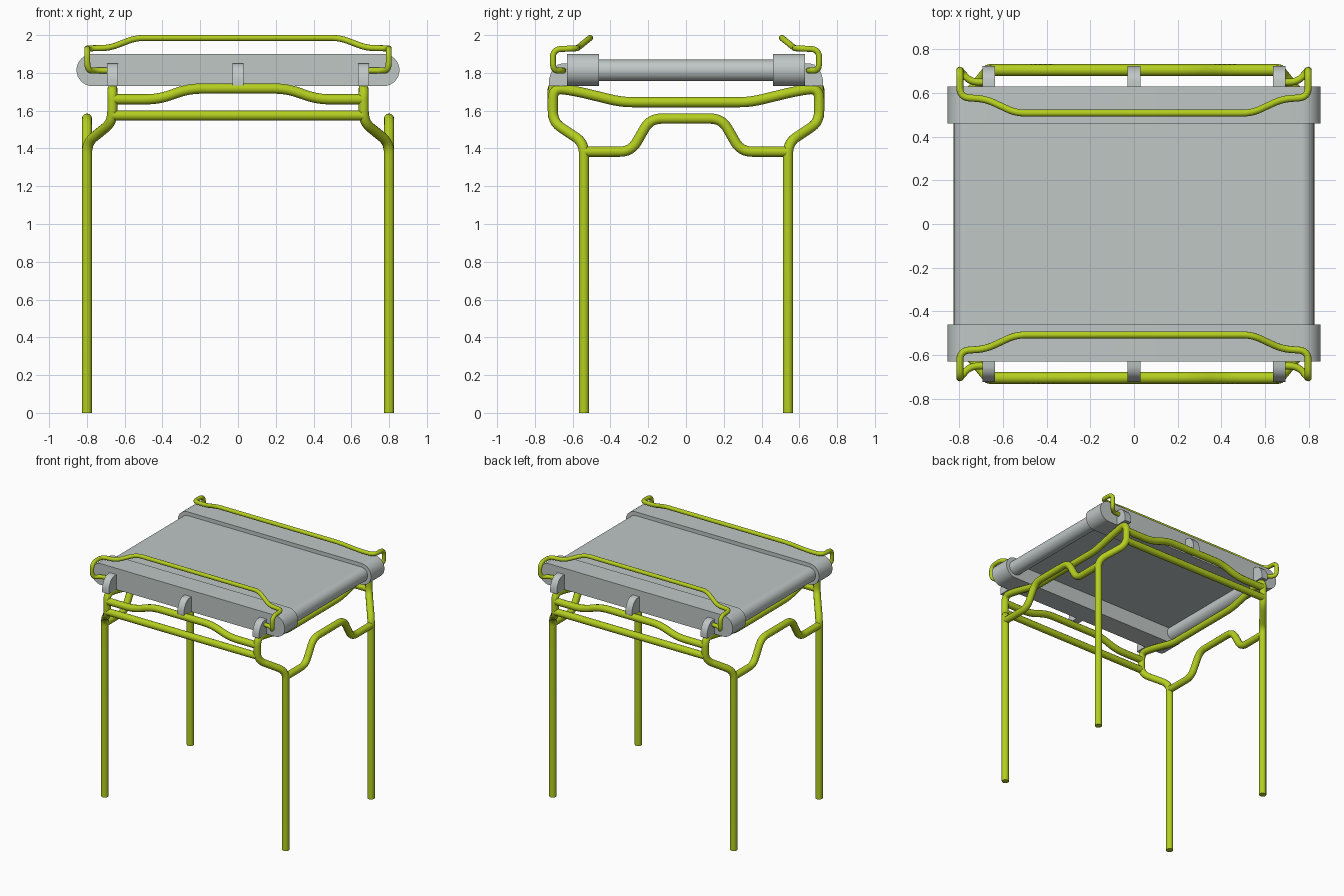
import bpy, bmesh, math
from mathutils import Vector

if "Cube" in bpy.data.objects:
    bpy.data.objects.remove(bpy.data.objects["Cube"])


def material(name, rgb):
    m = bpy.data.materials.new(name)
    m.diffuse_color = (*rgb, 1)
    m.use_nodes = True
    m.node_tree.nodes["Principled BSDF"].inputs["Base Color"].default_value = m.diffuse_color
    return m


GREEN = material("lime green", (0.46, 0.62, 0.014))
GREY = material("light grey", (0.52, 0.57, 0.56))


def smooth(ob):
    bpy.ops.object.select_all(action='DESELECT')
    ob.select_set(True)
    bpy.context.view_layer.objects.active = ob
    bpy.ops.object.shade_smooth_by_angle(angle=math.radians(35))


def tube(name, corners, radius, bend, mat=GREEN):
    """Bent tube along corner points, each corner rounded off."""
    c = [Vector(p) for p in corners]
    pts = [c[0]]
    for a, b, d in zip(c, c[1:], c[2:]):
        r1 = min(bend, (a - b).length * 0.48)
        r2 = min(bend, (d - b).length * 0.48)
        p, q = b + (a - b).normalized() * r1, b + (d - b).normalized() * r2
        for i in range(7):
            t = i / 6
            pts.append(p * (1 - t) ** 2 + b * 2 * t * (1 - t) + q * t * t)
    pts.append(c[-1])
    cu = bpy.data.curves.new(name, 'CURVE')
    cu.dimensions = '3D'
    cu.bevel_depth = radius
    cu.bevel_resolution = 4
    cu.use_fill_caps = True
    s = cu.splines.new('POLY')
    s.points.add(len(pts) - 1)
    for sp, p in zip(s.points, pts):
        sp.co = (*p, 1)
    cu.materials.append(mat)
    ob = bpy.data.objects.new(name, cu)
    bpy.context.collection.objects.link(ob)
    bpy.ops.object.select_all(action='DESELECT')
    ob.select_set(True)
    bpy.context.view_layer.objects.active = ob
    bpy.ops.object.convert(target='MESH')
    smooth(bpy.context.view_layer.objects.active)


def prism(name, profile, offset, mat=GREY):
    """Closed profile extruded along an offset vector."""
    bm = bmesh.new()
    face = bm.faces.new([bm.verts.new(p) for p in profile])
    ext = bmesh.ops.extrude_face_region(bm, geom=[face], use_keep_orig=True)
    bmesh.ops.translate(bm, vec=offset, verts=[v for v in ext['geom'] if isinstance(v, bmesh.types.BMVert)])
    bmesh.ops.recalc_face_normals(bm, faces=bm.faces)
    me = bpy.data.meshes.new(name)
    bm.to_mesh(me)
    bm.free()
    me.materials.append(mat)
    ob = bpy.data.objects.new(name, me)
    bpy.context.collection.objects.link(ob)
    smooth(ob)


def stadium(half, z, r, y):
    """Rounded-end outline in the xz plane."""
    out = []
    for s in (1, -1):
        for i in range(17):
            a = -math.pi / 2 + math.pi * i / 16
            out.append((s * (half - r + r * math.cos(a)), y, z + s * r * math.sin(a)))
    return out


R = 0.027
# Legs, each pair carrying on into the upper side rail
for sx, side in ((1, "right"), (-1, "left")):
    half = [(0.8, 0.54, 0), (0.8, 0.54, 1.43), (0.665, 0.705, 1.54), (0.665, 0.705, 1.722),
            (0.665, 0.58, 1.703), (0.665, 0.34, 1.645)]
    path = [(sx * x, -y, z) for x, y, z in half] + [(sx * x, y, z) for x, y, z in reversed(half)]
    tube(side + "_legs", path, R, 0.06)
    # Lower side rail, humped in the middle
    rail = [(0.54, 1.383), (0.29, 1.383), (0.19, 1.558)]
    path = [(sx * 0.8, -y, z) for y, z in rail] + [(sx * 0.8, y, z) for y, z in reversed(rail)]
    tube(side + "_side_rail", path, R, 0.06)

for sy, end in ((-1, "front"), (1, "back")):
    y = sy * 0.705
    # Straight and humped end rails
    tube(end + "_lower_rail", [(-0.665, y, 1.575), (0.665, y, 1.575)], R, 0)
    rail = [(0.665, 1.66), (0.42, 1.66), (0.26, 1.717)]
    tube(end + "_upper_rail", [(-x, y, z) for x, z in rail] + [(x, y, z) for x, z in reversed(rail)], R, 0.07)

    # Thin handle with hooked ends
    hook = [(0.66, 0.65, 1.812), (0.75, 0.65, 1.812), (0.798, 0.705, 1.812), (0.798, 0.705, 1.925),
            (0.798, 0.58, 1.93), (0.68, 0.573, 1.932), (0.54, 0.508, 1.985)]
    path = [(-a, sy * b, c) for a, b, c in hook] + [(a, sy * b, c) for a, b, c in reversed(hook)]
    tube(end + "_handle", path, 0.016, 0.045)

    # Rounded end band of the seat
    prism(end + "_seat_band", stadium(0.855, 1.815, 0.085, sy * 0.46), (0, sy * 0.17, 0))

    # Brackets joining seat to frame
    prof = [(0.61, 1.73), (0.725, 1.73), (0.725, 1.765), (0.717, 1.795), (0.70, 1.825),
            (0.68, 1.843), (0.655, 1.85), (0.61, 1.85)]
    for x, where in ((-0.665, "left"), (0, "middle"), (0.665, "right")):
        prism(f"{end}_{where}_bracket", [(x - 0.029, sy * b, c) for b, c in prof], (0.058, 0, 0))

# Seat sheet stretched between two side rollers
prism("seat_sheet", [(-0.768, -0.5, 1.852), (0.768, -0.5, 1.852), (0.768, -0.5, 1.87), (-0.768, -0.5, 1.87)],
      (0, 1.0, 0))
for sx, side in ((1, "right"), (-1, "left")):
    ring = [(sx * 0.768 + 0.057 * math.cos(i * math.pi / 16), -0.5, 1.813 + 0.057 * math.sin(i * math.pi / 16))
            for i in range(32)]
    prism(side + "_seat_roller", ring, (0, 1.0, 0))
